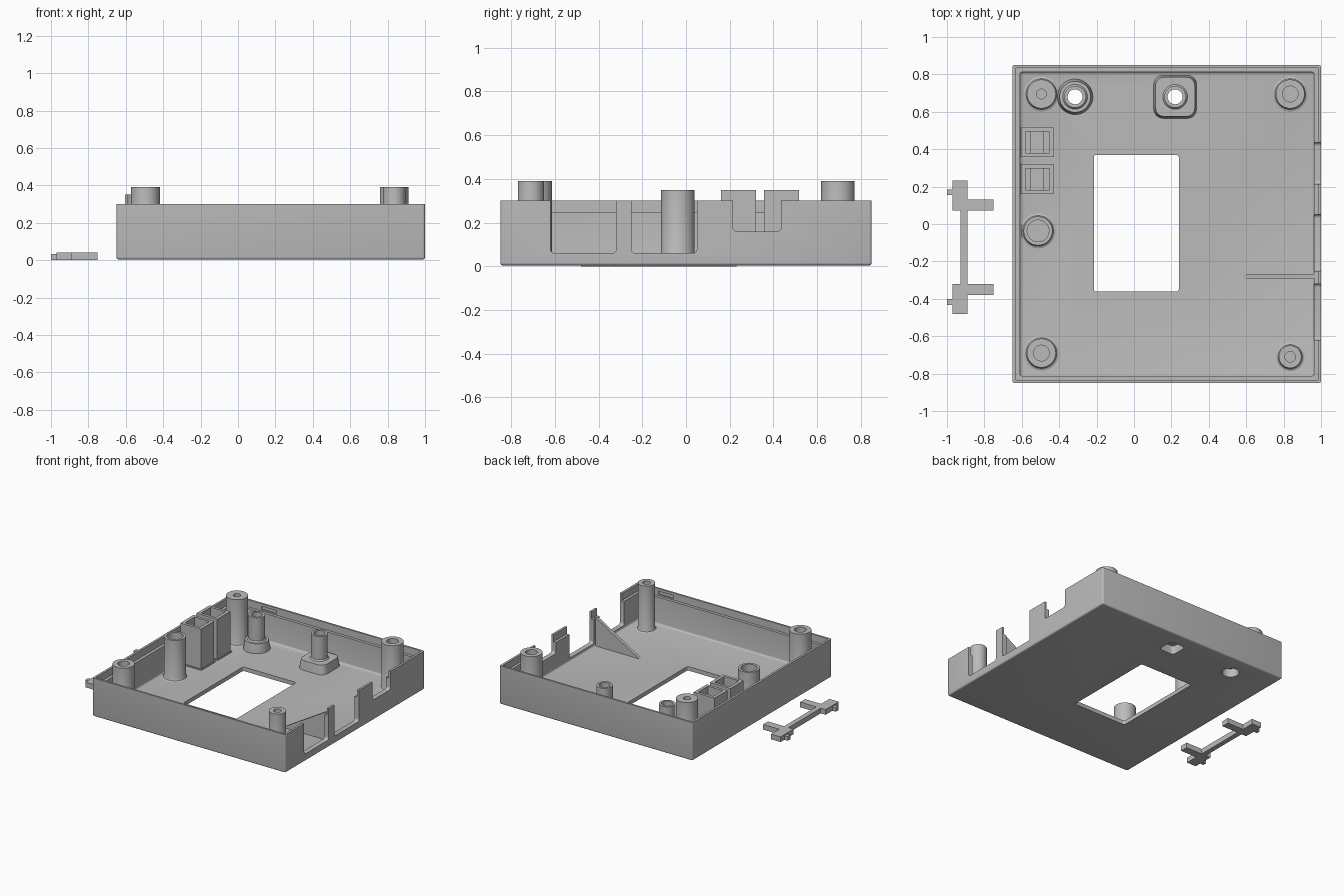
import bpy, bmesh, math
from mathutils import Vector, Matrix

if "Cube" in bpy.data.objects:
    bpy.data.objects.remove(bpy.data.objects["Cube"], do_unlink=True)

grey = bpy.data.materials.new("plain_grey")
grey.use_nodes = True
grey.diffuse_color = (0.5, 0.5, 0.5, 1)
bsdf = grey.node_tree.nodes["Principled BSDF"]
bsdf.inputs["Base Color"].default_value = (0.5, 0.5, 0.5, 1)

BASE, FLOOR, RIM = 0.004, 0.035, 0.3


def finish(name, bm):
    bmesh.ops.recalc_face_normals(bm, faces=bm.faces)
    mesh = bpy.data.meshes.new(name)
    bm.to_mesh(mesh)
    bm.free()
    mesh.materials.append(grey)
    ob = bpy.data.objects.new(name, mesh)
    bpy.context.collection.objects.link(ob)
    return ob


def smooth(ob):
    bpy.ops.object.select_all(action='DESELECT')
    ob.select_set(True)
    bpy.context.view_layer.objects.active = ob
    bpy.ops.object.shade_smooth_by_angle(angle=math.radians(35))
    return ob


def box(name, x, y, z, bevel=0, pick=None):
    """Box from ranges; pick chooses the edges to round."""
    bm = bmesh.new()
    bmesh.ops.create_cube(bm, size=1)
    for v in bm.verts:
        v.co = Vector([r[0] if c < 0 else r[1] for r, c in zip((x, y, z), v.co)])
    if bevel:
        edges = [e for e in bm.edges if pick(e.verts[0].co, e.verts[1].co)]
        bmesh.ops.bevel(bm, geom=edges, offset=bevel, segments=4,
                        profile=0.5, affect='EDGES')
    return finish(name, bm)


def along(axis):
    return lambda a, b: abs(a[axis] - b[axis]) > 0.001


def lathe(name, profile, x, y, ring=False, steps=48):
    """Turn a closed (radius, height) profile around a vertical axis."""
    bm = bmesh.new()
    verts = [bm.verts.new((r, 0, z)) for r, z in profile]
    edges = [bm.edges.new(p) for p in zip(verts, verts[1:])]
    if ring:
        edges.append(bm.edges.new((verts[-1], verts[0])))
    bmesh.ops.spin(bm, geom=verts + edges, cent=(0, 0, 0), axis=(0, 0, 1),
                   angle=math.tau, steps=steps, use_merge=False)
    bmesh.ops.remove_doubles(bm, verts=bm.verts, dist=0.0002)
    bmesh.ops.translate(bm, verts=bm.verts, vec=(x, y, 0))
    return smooth(finish(name, bm))


def rod(x, y, r, z0, z1):
    return lathe("cutter", [(0, z0), (r, z0), (r, z1), (0, z1)], x, y)


def cut(ob, cutters):
    """Subtract the cutters, then remove them."""
    bpy.context.view_layer.objects.active = ob
    for c in cutters:
        c.hide_render = True
        mod = ob.modifiers.new("cut", 'BOOLEAN')
        mod.operation, mod.solver, mod.object = 'DIFFERENCE', 'EXACT', c
        bpy.ops.object.modifier_apply(modifier=mod.name)
        bpy.data.objects.remove(c, do_unlink=True)
    return smooth(ob)


# Open tray with a stepped rim
tray = box("tray", (-0.65, 1), (-0.85, 0.85), (BASE, RIM), 0.012,
           lambda a, b: a.z < 0.1 or b.z < 0.1)
cutters = [
    box("cutter", (-0.61, 0.963), (-0.813, 0.813), (FLOOR, 0.5), 0.014,
        lambda a, b: a.z < 0.1 or b.z < 0.1),
    box("cutter", (-0.633, 0.983), (-0.835, 0.835), (0.245, 0.5)),
    # floor window
    box("cutter", (-0.215, 0.24), (-0.362, 0.37), (-0.1, 0.2), 0.015, along(2)),
    # screw wells under the two raised bosses
    rod(-0.315, 0.68, 0.06, -0.1, 0.2),
    box("cutter", (0.155, 0.285), (0.615, 0.745), (-0.1, 0.2), 0.025, along(2)),
    # latch slots in the rim
    box("cutter", (-0.385, -0.255), (0.8, 0.843), (0.255, 0.28)),
    box("cutter", (0.69, 0.82), (-0.843, -0.8), (0.255, 0.28)),
]
# Connector openings in the side wall
for y0, y1, z in ((-0.62, -0.32, 0.06), (-0.25, 0.05, 0.06), (0.215, 0.435, 0.16)):
    cutters.append(box("cutter", (0.9, 1.1), (y0, y1), (z, 0.5), 0.018, along(0)))
cut(tray, cutters)


def post(name, x, y, r, hole, top, depth):
    lathe(name, [(0, 0.02), (r + 0.016, 0.02), (r + 0.016, FLOOR),
                 (r + 0.005, FLOOR + 0.005), (r, FLOOR + 0.016), (r, top),
                 (hole, top), (hole, top - depth), (0, top - depth)], x, y)


# Corner posts and the wide side post
post("back_right_post", -0.495, 0.695, 0.077, 0.026, 0.39, 0.2)
post("back_left_post", 0.835, 0.695, 0.077, 0.042, 0.39, 0.1)
post("front_right_post", -0.495, -0.69, 0.077, 0.042, 0.39, 0.1)
post("front_left_post", 0.835, -0.71, 0.06, 0.028, 0.39, 0.2)
post("side_post", -0.513, -0.037, 0.077, 0.058, 0.35, 0.2)

# Round screw boss, open all the way through
lathe("round_boss", [(0.06, BASE), (0.06, 0.07), (0.04, 0.07), (0.04, 0.295),
                     (0.058, 0.295), (0.058, 0.115), (0.066, 0.105),
                     (0.083, 0.105), (0.095, FLOOR), (0.095, BASE + 0.01)],
      -0.315, 0.68, ring=True)

# Square screw boss with its tube
plinth = box("square_boss", (0.103, 0.337), (0.563, 0.797), (0.02, 0.105), 0.05, along(2))
for v in plinth.data.vertices:
    if v.co.z > 0.1:
        v.co.x = 0.22 + (v.co.x - 0.22) * 0.9
        v.co.y = 0.68 + (v.co.y - 0.68) * 0.9
cut(plinth, [
    box("cutter", (0.155, 0.285), (0.615, 0.745), (-0.1, 0.07), 0.025, along(2)),
    rod(0.22, 0.68, 0.04, 0, 0.2)])
lathe("square_boss_tube", [(0.04, 0.1), (0.04, 0.295), (0.058, 0.295),
                           (0.058, 0.115), (0.066, 0.105), (0.066, 0.1)],
      0.22, 0.68, ring=True)

# Two open-topped holders against the side wall
for i, y in enumerate((0.24, 0.437)):
    holder = box("holder_%d" % (i + 1), (-0.605, -0.428), (y - 0.08, y + 0.08), (0.02, 0.35))
    cut(holder, [
        box("cutter", (-0.58, -0.453), (y - 0.058, y + 0.058), (0.27, 0.5)),
        box("cutter", (-0.55, -0.483), (y - 0.058, y + 0.058), (0.12, 0.4))])
    box("holder_foot_%d" % (i + 1), (-0.611, -0.42), (y - 0.088, y + 0.088), (0.02, 0.042))

# Triangular rib bracing the pillar between two openings
bm = bmesh.new()
face = bm.faces.new([bm.verts.new((x, -0.292, z)) for x, z in
                     ((0.58, 0.03), (0.97, 0.03), (0.97, 0.25), (0.95, 0.25))])
side = bmesh.ops.extrude_face_region(bm, geom=[face])
bmesh.ops.translate(bm, vec=(0, 0.024, 0),
                    verts=[g for g in side["geom"] if isinstance(g, bmesh.types.BMVert)])
finish("pillar_rib", bm)

# Loose clip lying beside the tray, mirrored about its middle
MID = -0.124
box("clip_bar", (-0.928, -0.89), (MID - 0.22, MID + 0.22), (0, 0.04))
for s, side in ((1, "back"), (-1, "front")):
    span = lambda a, b: sorted((MID + s * a, MID + s * b))
    box("clip_%s_block" % side, (-0.97, -0.89), span(0.196, 0.356), (0, 0.04))
    box("clip_%s_arm" % side, (-0.895, -0.752), span(0.196, 0.256), (0, 0.04))
    box("clip_%s_nub" % side, (-1, -0.965), span(0.278, 0.308), (0, 0.032))
